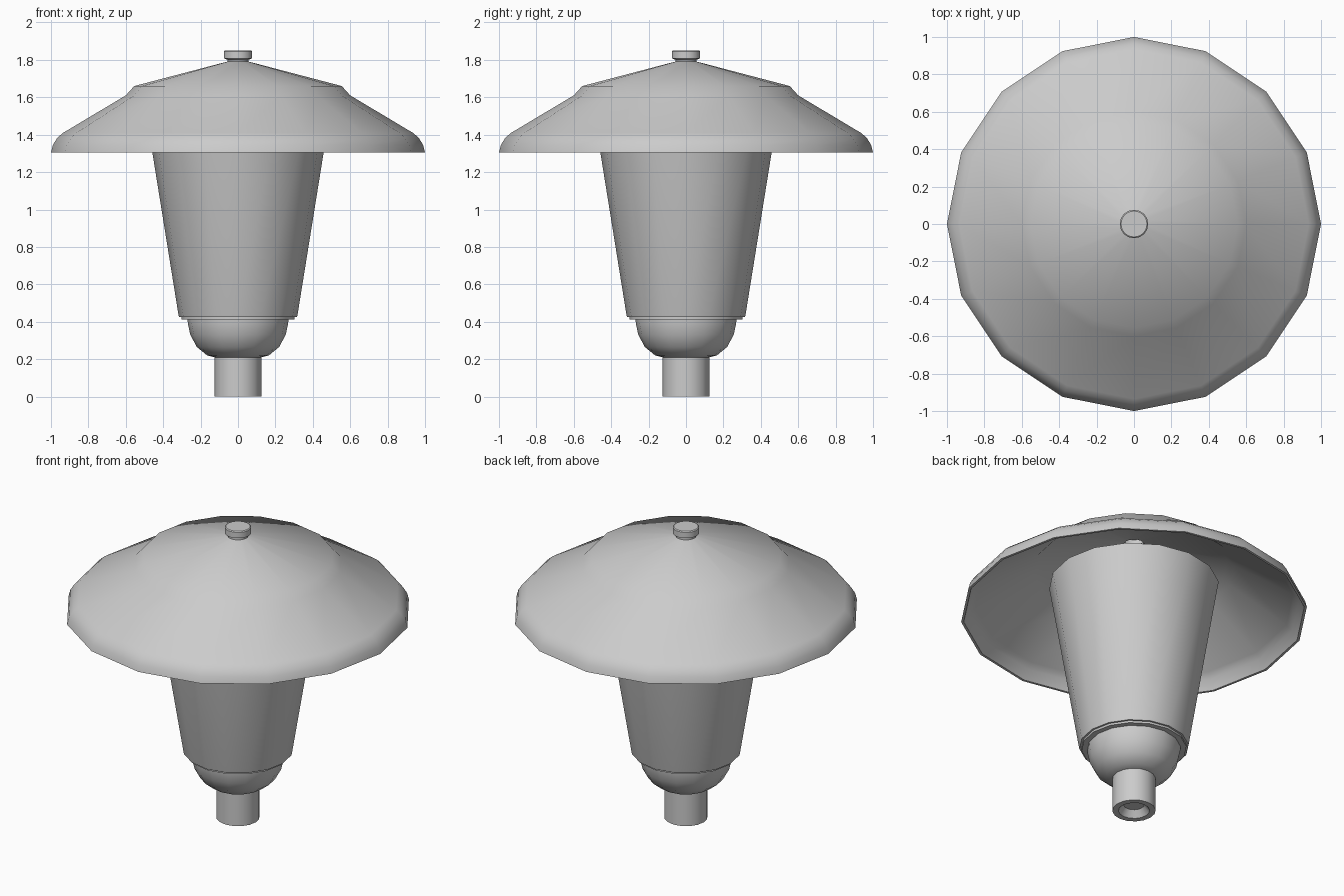
import bpy, math

if "Cube" in bpy.data.objects:
    bpy.data.objects.remove(bpy.data.objects["Cube"])

def material(name, c):
    m = bpy.data.materials.new(name)
    m.diffuse_color = (c, c, c, 1)
    m.use_nodes = True
    m.node_tree.nodes["Principled BSDF"].inputs["Base Color"].default_value = m.diffuse_color
    return m

grey = material("grey metal", 0.6)

def lathe(name, profile, sides=16, closed=False, cap=(False, False), angle=35):
    """Revolve (radius, z) points around z; profile runs bottom to top on the outside."""
    verts, faces = [], []
    for r, z in profile:
        for i in range(sides):
            a = 2 * math.pi * i / sides
            verts.append((r * math.cos(a), r * math.sin(a), z))
    n = len(profile)
    for k in range(n if closed else n - 1):
        a, b = k * sides, ((k + 1) % n) * sides
        for i in range(sides):
            j = (i + 1) % sides
            faces.append((a + i, a + j, b + j, b + i))
    if cap[0]:
        faces.append(tuple(reversed(range(sides))))
    if cap[1]:
        faces.append(tuple(range((n - 1) * sides, n * sides)))
    me = bpy.data.meshes.new(name)
    me.from_pydata(verts, [], faces)
    me.materials.append(grey)
    ob = bpy.data.objects.new(name, me)
    bpy.context.collection.objects.link(ob)
    bpy.ops.object.select_all(action='DESELECT')
    ob.select_set(True)
    bpy.context.view_layer.objects.active = ob
    bpy.ops.object.shade_smooth_by_angle(angle=math.radians(angle))
    return ob

# post, with a shallow recess in the bottom end
lathe("post", [(0.06, 0.04), (0.09, 0.0), (0.125, 0.0), (0.125, 0.23)], cap=(True, False))
# rounded cup holding the lantern
lathe("cup", [(0.125, 0.21), (0.165, 0.22), (0.22, 0.265), (0.255, 0.33),
              (0.268, 0.39), (0.27, 0.415)])
# collar under the lantern body
lathe("collar", [(0.26, 0.412), (0.303, 0.412), (0.303, 0.43)])
# tapered lantern body
lathe("lantern_body", [(0.25, 0.425), (0.315, 0.425), (0.318, 0.435), (0.458, 1.305), (0.49, 1.50)])
# thin hollow shade with rolled rim and stepped crown
lathe("shade", [(0.985, 1.305), (1.0, 1.305), (0.99, 1.345), (0.965, 1.385), (0.935, 1.41),
                (0.60, 1.61), (0.555, 1.66), (0.06, 1.79),
                (0.06, 1.77), (0.54, 1.64), (0.58, 1.60), (0.92, 1.395), (0.955, 1.365)],
      closed=True)
# finial
lathe("finial", [(0.055, 1.78), (0.055, 1.80), (0.076, 1.808), (0.076, 1.845), (0.07, 1.85)],
      cap=(False, True))
